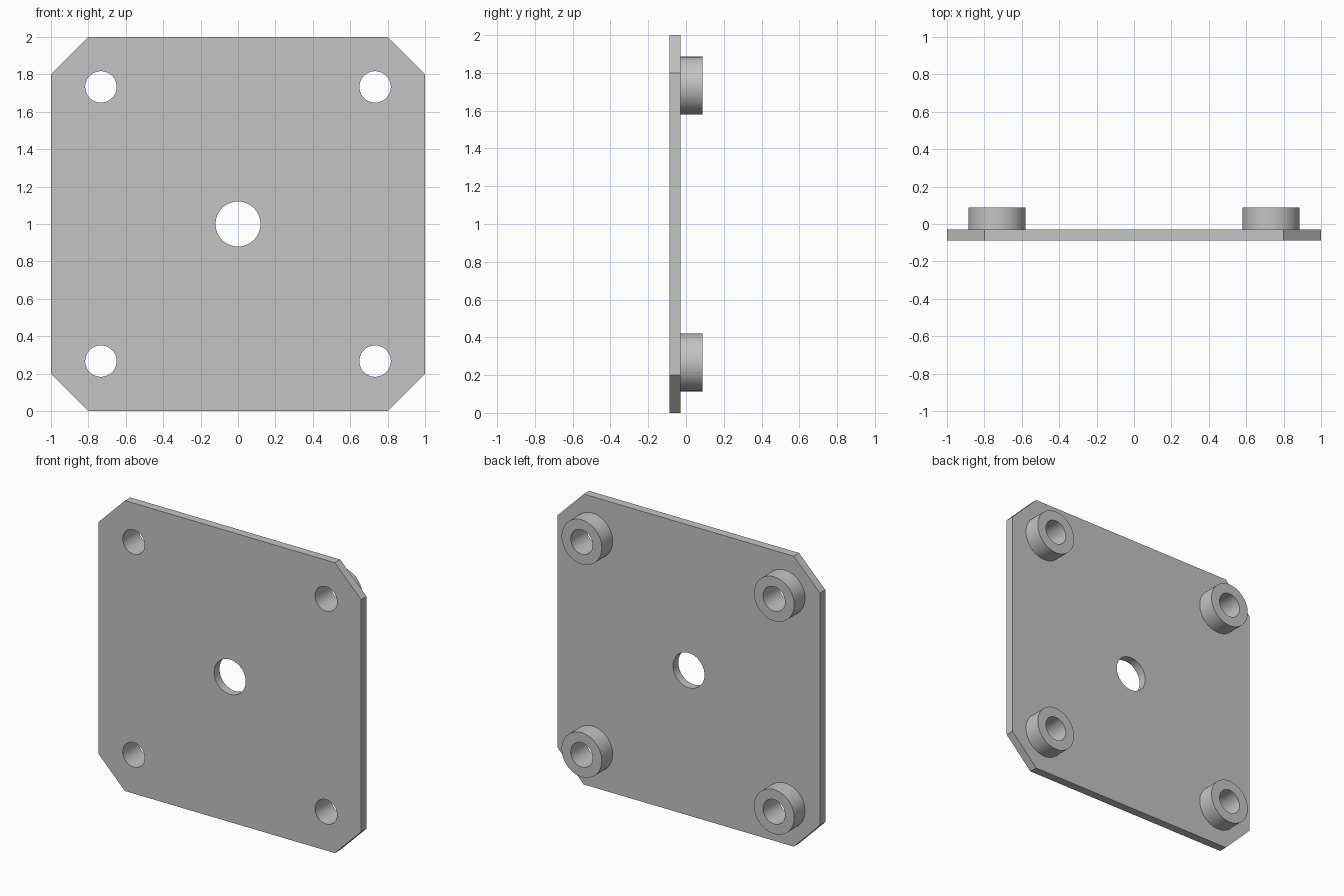
import bpy, bmesh
from math import cos, sin, pi, radians

cube = bpy.data.objects.get("Cube")
if cube:
    bpy.data.objects.remove(cube, do_unlink=True)

FRONT, SEAT, BACK = -0.088, -0.03, 0.088   # depth levels along y
HOLE, RIM, CENTRE_HOLE = 0.084, 0.153, 0.12
MOUNT = 0.733                              # offset of the corner mounts

grey = bpy.data.materials.new("plain grey")
grey.use_nodes = True
grey.diffuse_color = (0.55, 0.55, 0.55, 1)
grey.node_tree.nodes["Principled BSDF"].inputs["Base Color"].default_value = (0.55, 0.55, 0.55, 1)


def circle(x, z, radius, sides=64):
    return [(x + radius * cos(2 * pi * i / sides), z + radius * sin(2 * pi * i / sides))
            for i in range(sides)]


def extruded(name, loops, y0, y1):
    """Fill an outline with its holes and extrude it from y0 to y1."""
    bm = bmesh.new()
    for loop in loops:
        verts = [bm.verts.new((x, y0, z)) for x, z in loop]
        for a, b in zip(verts, verts[1:] + verts[:1]):
            bm.edges.new((a, b))
    bmesh.ops.triangle_fill(bm, use_beauty=True, edges=bm.edges[:])
    result = bmesh.ops.extrude_face_region(bm, geom=bm.faces[:], use_keep_orig=True)
    moved = [g for g in result["geom"] if isinstance(g, bmesh.types.BMVert)]
    bmesh.ops.translate(bm, verts=moved, vec=(0, y1 - y0, 0))
    bmesh.ops.recalc_face_normals(bm, faces=bm.faces[:])
    mesh = bpy.data.meshes.new(name)
    bm.to_mesh(mesh)
    bm.free()
    mesh.materials.append(grey)
    obj = bpy.data.objects.new(name, mesh)
    bpy.context.collection.objects.link(obj)
    bpy.ops.object.select_all(action="DESELECT")
    obj.select_set(True)
    bpy.context.view_layer.objects.active = obj
    bpy.ops.object.shade_smooth_by_angle(angle=radians(30))
    return obj


# Square plate with clipped corners, a centre hole and four mounting holes
corners = {f"{v}_{h}": (sx * MOUNT, 1 + sz * MOUNT)
           for v, sz in (("upper", 1), ("lower", -1))
           for h, sx in (("left", 1), ("right", -1))}
outline = [(-0.8, 0), (0.8, 0), (1, 0.2), (1, 1.8),
           (0.8, 2), (-0.8, 2), (-1, 1.8), (-1, 0.2)]
holes = [circle(0, 1, CENTRE_HOLE)] + [circle(x, z, HOLE) for x, z in corners.values()]
extruded("mounting_plate", [outline] + holes, FRONT, SEAT)

# Ring spacers on the back, one around each mounting hole
for corner, (x, z) in corners.items():
    extruded(f"{corner}_spacer", [circle(x, z, RIM), circle(x, z, HOLE)], SEAT, BACK)
